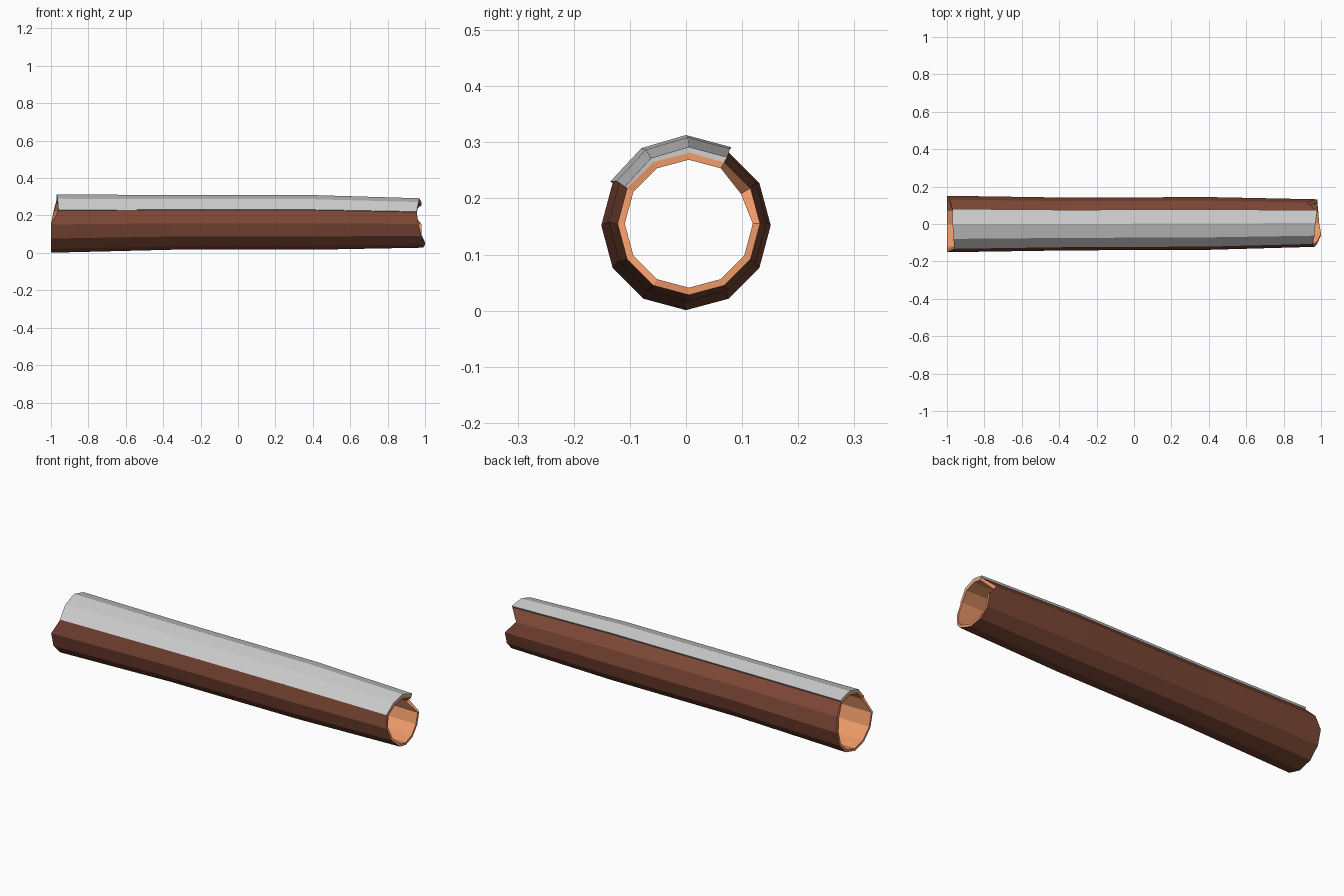
import bpy, math

if "Cube" in bpy.data.objects:
    bpy.data.objects.remove(bpy.data.objects["Cube"])

N = 12  # sides, counted from the top towards +y
LEFT = [-.97, -.97, -.985, -1, -1, -1, -1, -1, -1, -1, -.96, -.965]
RIGHT = [.97, .98, .925, .98, .98, .985, .99, 1.0, .98, .965, .955, .965]
# middle y, middle z, outer radius of each cross-section
RINGS = [(0, .152, .151), (0, .158, .141), (.003, .158, .141), (.005, .155, .127)]
WALL = .013


def point(section, k, offset):
    k %= N
    x = (LEFT[k], -.35, .4, RIGHT[k])[section]
    cy, cz, r = RINGS[section]
    r += offset
    a = 2 * math.pi * k / N
    return (x, cy + r * math.sin(a), cz + r * math.cos(a))


def material(name, color):
    m = bpy.data.materials.new(name)
    m.diffuse_color = (*color, 1)
    m.use_nodes = True
    m.node_tree.nodes["Principled BSDF"].inputs["Base Color"].default_value = m.diffuse_color
    return m


def make_object(name, verts, faces, mats=(), slots=None):
    mesh = bpy.data.meshes.new(name)
    mesh.from_pydata(verts, [], faces)
    for m in mats:
        mesh.materials.append(m)
    if slots:
        mesh.polygons.foreach_set("material_index", slots)
    mesh.update()
    obj = bpy.data.objects.new(name, mesh)
    bpy.context.collection.objects.link(obj)
    return obj


def sweep(loops):
    """Faces along a chain of equal closed loops."""
    n = len(loops[0])
    verts = [p for loop in loops for p in loop]
    faces = [(i * n + j, i * n + (j + 1) % n, (i + 1) * n + (j + 1) % n, (i + 1) * n + j)
             for i in range(len(loops) - 1) for j in range(n)]
    return verts, faces


bark = material("bark", (.2, .063, .036))
wood = material("cut_wood", (.85, .32, .14))

# Hollow log: outer skin forward, inner skin back, rims joining them
outer = [[point(s, k, 0) for k in range(N)] for s in range(4)]
inner = [[point(s, k, -WALL - (.007 if k == 2 else 0)) for k in range(N)]
         for s in reversed(range(4))]
verts, faces = sweep(outer + inner + outer[:1])
# weld the repeated first loop
verts = verts[:8 * N]
faces = [tuple(reversed([v % (8 * N) for v in f])) for f in faces]
slots = [0 if i < 3 * N else 1 for i in range(len(faces))]
make_object("hollow_log", verts, faces, (bark, wood), slots)

# Cover lying on the top of the log
COLS = (-2, -1, 0, 1)
THICK = (.005, .008, .01, .01)
loops = []
for s in range(4):
    top = [point(s, k, t) for k, t in zip(COLS, THICK)]
    under = [point(s, k, -.001) for k in reversed(COLS)]
    loops.append(top + under)
verts, faces = sweep(loops)
faces = [tuple(reversed(f)) for f in faces]
for i in range(3):
    a, b, c, d = i, i + 1, 6 - i, 7 - i
    faces.append((a, b, c, d))
    faces.append(tuple(v + 24 for v in (d, c, b, a)))
make_object("top_cover", verts, faces)
